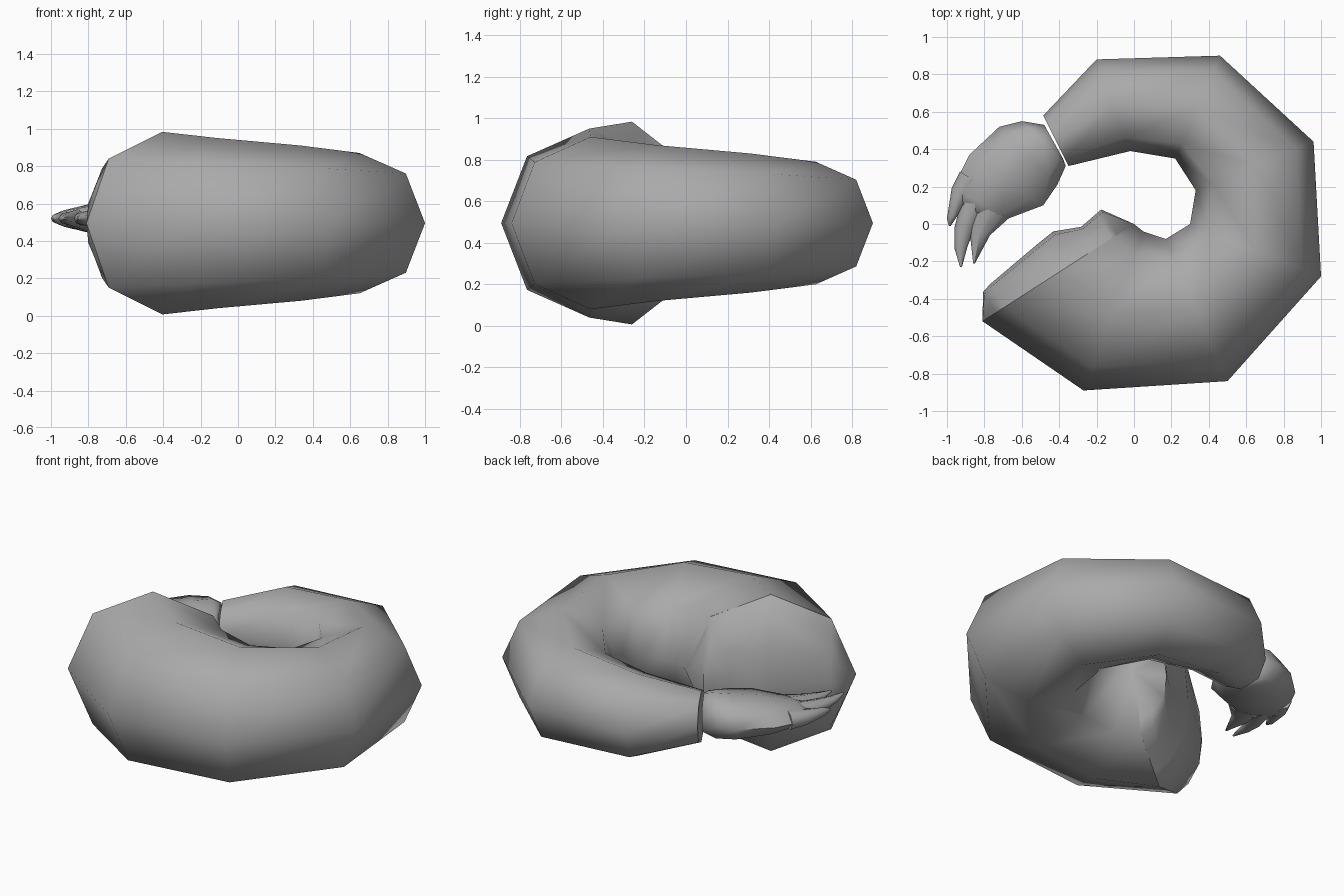
import bpy, bmesh, math
from mathutils import Vector

cube = bpy.data.objects.get("Cube")
if cube:
    bpy.data.objects.remove(cube, do_unlink=True)

grey = bpy.data.materials.new("plain_grey")
grey.use_nodes = True
COLOUR = (0.4, 0.4, 0.4, 1)
grey.diffuse_color = COLOUR
grey.node_tree.nodes["Principled BSDF"].inputs["Base Color"].default_value = COLOUR


def finish(name, bm, angle):
    bmesh.ops.remove_doubles(bm, verts=bm.verts, dist=0.0005)
    bmesh.ops.recalc_face_normals(bm, faces=bm.faces)
    mesh = bpy.data.meshes.new(name)
    bm.to_mesh(mesh)
    bm.free()
    mesh.materials.append(grey)
    obj = bpy.data.objects.new(name, mesh)
    bpy.context.collection.objects.link(obj)
    bpy.ops.object.select_all(action='DESELECT')
    obj.select_set(True)
    bpy.context.view_layer.objects.active = obj
    bpy.ops.object.shade_smooth_by_angle(angle=math.radians(angle))
    return obj


def loft(name, sections, z, open_start=False, sides=8):
    """Skin upright oval rings, each given by its outer and inner plan point and half height."""
    bm = bmesh.new()
    rings = []
    for outer, inner, half in sections:
        a, b = Vector((*outer, z)), Vector((*inner, z))
        ring = []
        for i in range(sides):
            t = math.tau * i / sides
            p = (a + b) / 2 + (a - b) / 2 * math.cos(t)
            p.z += half * math.sin(t)
            ring.append(bm.verts.new(p))
        rings.append(ring)
    for r, s in zip(rings, rings[1:]):
        for i in range(sides):
            j = (i + 1) % sides
            bm.faces.new((r[i], r[j], s[j], s[i]))
    bm.faces.new(rings[-1])
    if not open_start:
        bm.faces.new(rings[0])
    return finish(name, bm, 70)


MID = 0.495
FRONT_OUT, FRONT_IN, FRONT_HALF = (-0.81, -0.52), (0.0, 0.0), 0.488

# Curled body, from the thick open end round to the tail
loft("curled_body", [
    (FRONT_OUT, FRONT_IN, FRONT_HALF),
    ((-0.27, -0.89), (0.05, -0.04), 0.455),
    ((0.50, -0.84), (0.17, -0.08), 0.415),
    ((1.00, -0.28), (0.30, 0.00), 0.375),
    ((0.96, 0.44), (0.33, 0.18), 0.335),
    ((0.46, 0.90), (0.22, 0.35), 0.295),
    ((-0.20, 0.88), (-0.02, 0.39), 0.255),
    ((-0.485, 0.58), (-0.35, 0.31), 0.16),
], MID, open_start=True)


# Bulging end face closing the thick end: upright columns pushed outward
def octagon_height(t):
    u = abs(2 * t - 1)
    k = math.sqrt(0.5)
    return 1 - u / k * (1 - k) if u < k else k * (1 - u) / (1 - k)


bm = bmesh.new()
start, end = Vector((*FRONT_OUT, MID)), Vector((*FRONT_IN, MID))
outward = Vector((start.y - end.y, end.x - start.x, 0)).normalized()
columns = []
for t, push in [(0, 0), (0.09, 0.13), (0.146, 0.145), (0.5, 0.19), (0.6, 0.2),
                (0.745, 0.14), (0.854, 0.155), (0.89, 0.16), (1, 0)]:
    column = []
    for level, bulge in [(-1, 0), (-0.85, 0.45), (-0.5, 0.9), (0, 1),
                         (0.5, 0.9), (0.85, 0.45), (1, 0)]:
        p = start.lerp(end, t) + outward * push * bulge
        p.z += level * FRONT_HALF * octagon_height(t)
        column.append(bm.verts.new(p))
    columns.append(column)
for c, d in zip(columns, columns[1:]):
    for i in range(len(c) - 1):
        bm.faces.new((c[i], c[i + 1], d[i + 1], d[i]))
bmesh.ops.dissolve_degenerate(bm, dist=0.0005, edges=bm.edges)
finish("end_face", bm, 60)

# Flattened tail fan
FAN_Z = 0.52
loft("tail_fan", [
    ((-0.48, 0.53), (-0.38, 0.35), 0.12),
    ((-0.60, 0.55), (-0.365, 0.31), 0.135),
    ((-0.72, 0.52), (-0.41, 0.21), 0.125),
    ((-0.88, 0.37), (-0.485, 0.10), 0.10),
    ((-0.97, 0.19), (-0.67, 0.03), 0.06),
    ((-0.93, 0.10), (-0.77, 0.01), 0.035),
], FAN_Z)

# Three pointed lobes at the tip of the fan
lobes = {
    "outer_lobe": [((-0.93, 0.28), (-0.80, 0.20), 0.06),
                   ((-0.975, 0.19), (-0.88, 0.13), 0.045),
                   ((-1.0, 0.03), (-0.94, 0.05), 0.025),
                   ((-0.99, -0.01), (-0.98, -0.01), 0.006)],
    "middle_lobe": [((-0.92, 0.14), (-0.78, 0.08), 0.05),
                    ((-0.96, -0.02), (-0.85, -0.02), 0.035),
                    ((-0.96, -0.13), (-0.89, -0.12), 0.02),
                    ((-0.93, -0.23), (-0.92, -0.23), 0.006)],
    "inner_lobe": [((-0.88, 0.12), (-0.67, 0.03), 0.05),
                   ((-0.88, -0.03), (-0.77, -0.06), 0.035),
                   ((-0.86, -0.21), (-0.85, -0.21), 0.006)],
}
for name, sections in lobes.items():
    loft(name, sections, FAN_Z)
